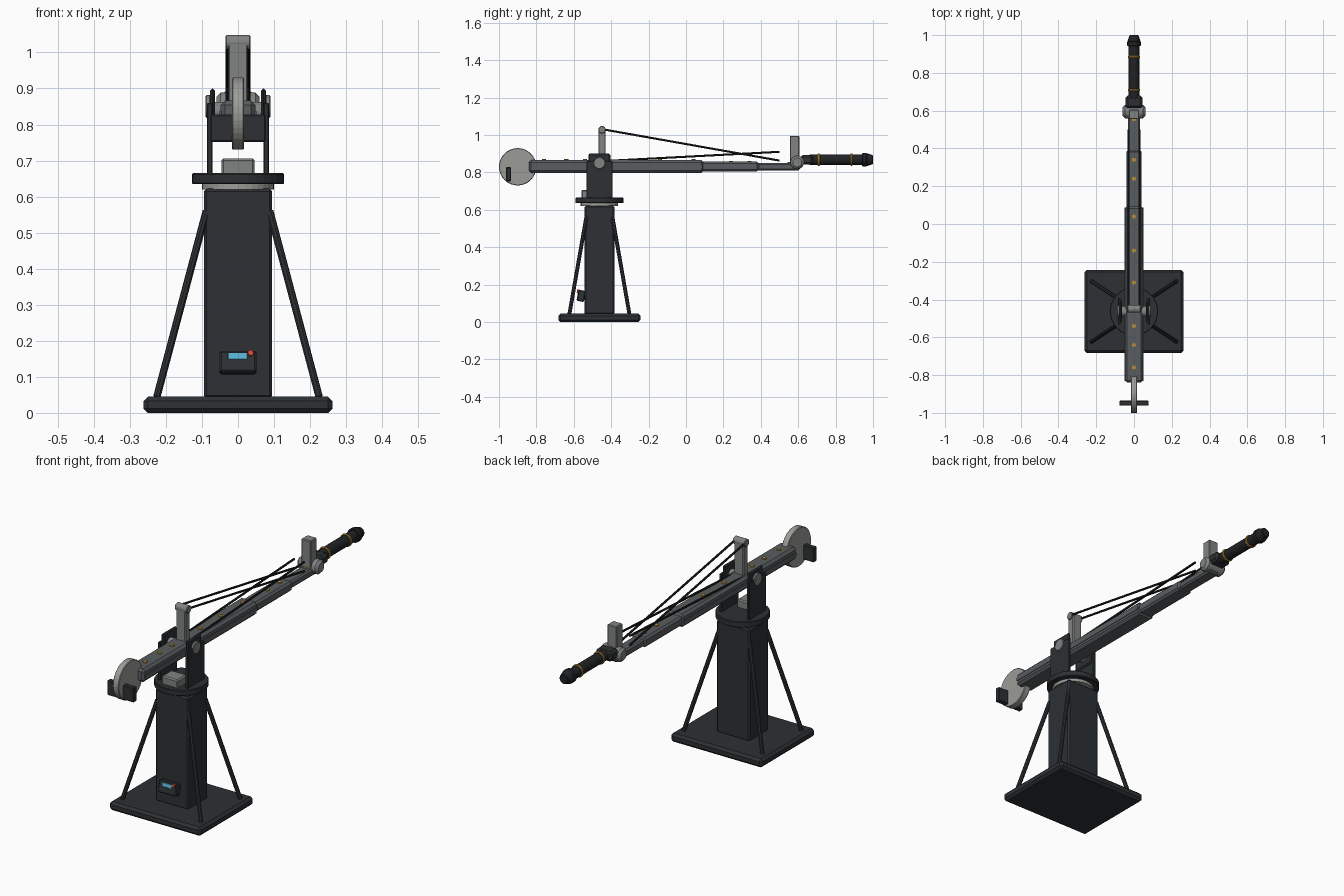
import bpy, bmesh
from math import pi, radians
from mathutils import Vector

if "Cube" in bpy.data.objects:
    bpy.data.objects.remove(bpy.data.objects["Cube"])


def mat(name, r, g, b):
    m = bpy.data.materials.new(name)
    m.diffuse_color = (r, g, b, 1)
    m.use_nodes = True
    m.node_tree.nodes["Principled BSDF"].inputs["Base Color"].default_value = m.diffuse_color
    return m


DARK = mat("dark_paint", 0.026, 0.03, 0.034)
BLACK = mat("black_rubber", 0.015, 0.016, 0.018)
BEAM = mat("beam_grey", 0.10, 0.11, 0.115)
STEEL = mat("steel", 0.22, 0.225, 0.225)
WEIGHT = mat("weight_grey", 0.33, 0.33, 0.31)
BRASS = mat("brass", 0.5, 0.28, 0.04)
SCREEN = mat("screen_blue", 0.1, 0.45, 0.65)
RED = mat("red", 0.75, 0.06, 0.04)

CY = -0.463      # pedestal axis in y
PIVOT_Z = 0.85


def make(name, bm, m, bevel=0, smooth=False, segments=1):
    bmesh.ops.recalc_face_normals(bm, faces=bm.faces)
    me = bpy.data.meshes.new(name)
    bm.to_mesh(me)
    bm.free()
    me.materials.append(m)
    ob = bpy.data.objects.new(name, me)
    bpy.context.collection.objects.link(ob)
    if bevel:
        mod = ob.modifiers.new("bevel", 'BEVEL')
        mod.width, mod.segments, mod.limit_method = bevel, segments, 'ANGLE'
        mod.angle_limit = radians(50)
    if smooth:
        bpy.ops.object.select_all(action='DESELECT')
        ob.select_set(True)
        bpy.context.view_layer.objects.active = ob
        bpy.ops.object.shade_smooth_by_angle(angle=radians(35))
    return ob


def box(name, x, y, z, m, bevel=0.004):
    """Box from (min, max) ranges."""
    bm = bmesh.new()
    bmesh.ops.create_cube(bm, size=1)
    for v in bm.verts:
        v.co = [(a + b) / 2 + c * (b - a) for (a, b), c in zip((x, y, z), v.co)]
    return make(name, bm, m, bevel)


def rod(name, p, q, r, m, sides=24, r2=None, bevel=0, smooth=False):
    """Cylinder or cone from p to q."""
    p, q = Vector(p), Vector(q)
    bm = bmesh.new()
    bmesh.ops.create_cone(bm, cap_ends=True, segments=sides, radius1=r,
                          radius2=r if r2 is None else r2, depth=(q - p).length)
    rot = (q - p).to_track_quat('Z', 'Y')
    for v in bm.verts:
        v.co = rot @ v.co + (p + q) / 2
    return make(name, bm, m, bevel, smooth)


# Base plate and column
box("base_plate", (-.262, .262), (CY - .22, CY + .22), (0, .045), DARK, .012)
box("column", (-.095, .095), (CY - .08, CY + .08), (.04, .622), DARK, .008)

# Corner braces
for sx in (-1, 1):
    for sy in (-1, 1):
        rod("brace", (sx * .225, CY + sy * .16, .045),
            (sx * .088, CY + sy * .07, .56), .0105, DARK, 8)

# Turntable and drive housing
rod("bearing_ring", (0, CY, .62), (0, CY, .636), .1, WEIGHT, 32)
rod("turntable", (0, CY, .635), (0, CY, .665), .128, DARK, 32, bevel=.003)
box("drive_housing", (-.046, .046), (-.56, -.48), (.66, .706), STEEL, .006)

# Yoke: cheeks, upper ears, pivot hubs
for s in (-1, 1):
    def span(a, b):
        return tuple(sorted((s * a, s * b)))
    box("yoke_cheek", span(.071, .086), (CY - .07, CY + .07), (.66, .86), DARK, .003)
    box("yoke_ear", span(.064, .077), (CY - .058, CY + .058), (.78, .9), DARK, .006)
    rod("pivot_hub", (s * .076, CY, PIVOT_Z), (s * .09, CY, PIVOT_Z), .032, STEEL, bevel=.003)
rod("pivot_axle", (-.08, CY, PIVOT_Z - .015), (.08, CY, PIVOT_Z - .015), .028, STEEL)

# Telescoping beam
box("beam_outer", (-.048, .048), (-.84, .095), (.798, .866), BEAM, .012)
box("beam_middle", (-.041, .041), (.08, .39), (.806, .857), BEAM, .010)
box("beam_inner", (-.032, .032), (.37, .61), (.811, .85), BEAM, .008)
for s in (-1, 1):
    box("side_rail", tuple(sorted((s * .046, s * .051))), (-.83, .088),
        (.822, .838), BEAM, 0)

# Brass bolts along the beam top
for y in (-.76, -.64, -.54, -.31, -.14, .04, .24, .34, .555):
    top = .866 if y < .095 else .857 if y < .39 else .85
    rod("beam_bolt", (0, y, top - .004), (0, y, top + .005), .011, BRASS, 12)

# Counterweight wheel and stop bar
rod("counterweight", (-.017, -.9, .83), (.017, -.9, .83), .1, WEIGHT, 32, bevel=.003)
box("counterweight_bar", (-.077, .077), (-.962, -.935), (.752, .828), DARK, .004)

# Mast with cap
box("mast", (-.027, .027), (-.468, -.43), (.86, 1.03), STEEL, .004)
rod("mast_cap", (-.035, -.449, 1.028), (.035, -.449, 1.028), .02, STEEL, 16, bevel=.003)

# Stay cables
for s in (-1, 1):
    rod("upper_stay", (s * .029, -.449, 1.031), (s * .029, .5, .863), .0055, BLACK, 8)
    rod("lower_stay", (s * .029, -.449, .86), (s * .029, .5, .91), .0055, BLACK, 8)

# Beam head: upright block and tilt joint
box("head_block", (-.027, .027), (.555, .606), (.84, .995), STEEL, .004)
rod("tilt_joint", (-.06, .595, .853), (.06, .595, .853), .036, STEEL, 24, bevel=.012)

# Nose tool: collar, barrel, bands, tip
NZ = .868
box("nose_collar", (-.045, .045), (.612, .68), (NZ - .026, NZ + .026), DARK, .012)
rod("nose_barrel", (0, .66, NZ), (0, .96, NZ), .028, BLACK, 20, smooth=True)
for y in (.71, .885):
    rod("nose_band", (0, y - .006, NZ), (0, y + .006, NZ), .033, BRASS, 20, bevel=.003)
rod("tip_base", (0, .942, NZ), (0, .966, NZ), .036, BLACK, 20, bevel=.003)
rod("tip_cone", (0, .965, NZ), (0, 1.0, NZ), .035, BLACK, 20, r2=.024, bevel=.003)

# Control panel on the column front, tilted back
panel = [
    box("control_box", (-.051, .051), (-.018, .022), (-.03, .03), DARK, .005),
    box("control_screen", (-.028, .026), (-.021, -.015), (.004, .023), SCREEN, .001),
    rod("control_button", (.035, -.026, .022), (.035, -.015, .022), .008, RED, 12),
]
for ob in panel:
    ob.location = (0, -.562, .14)
    ob.rotation_euler.x = radians(-12)
